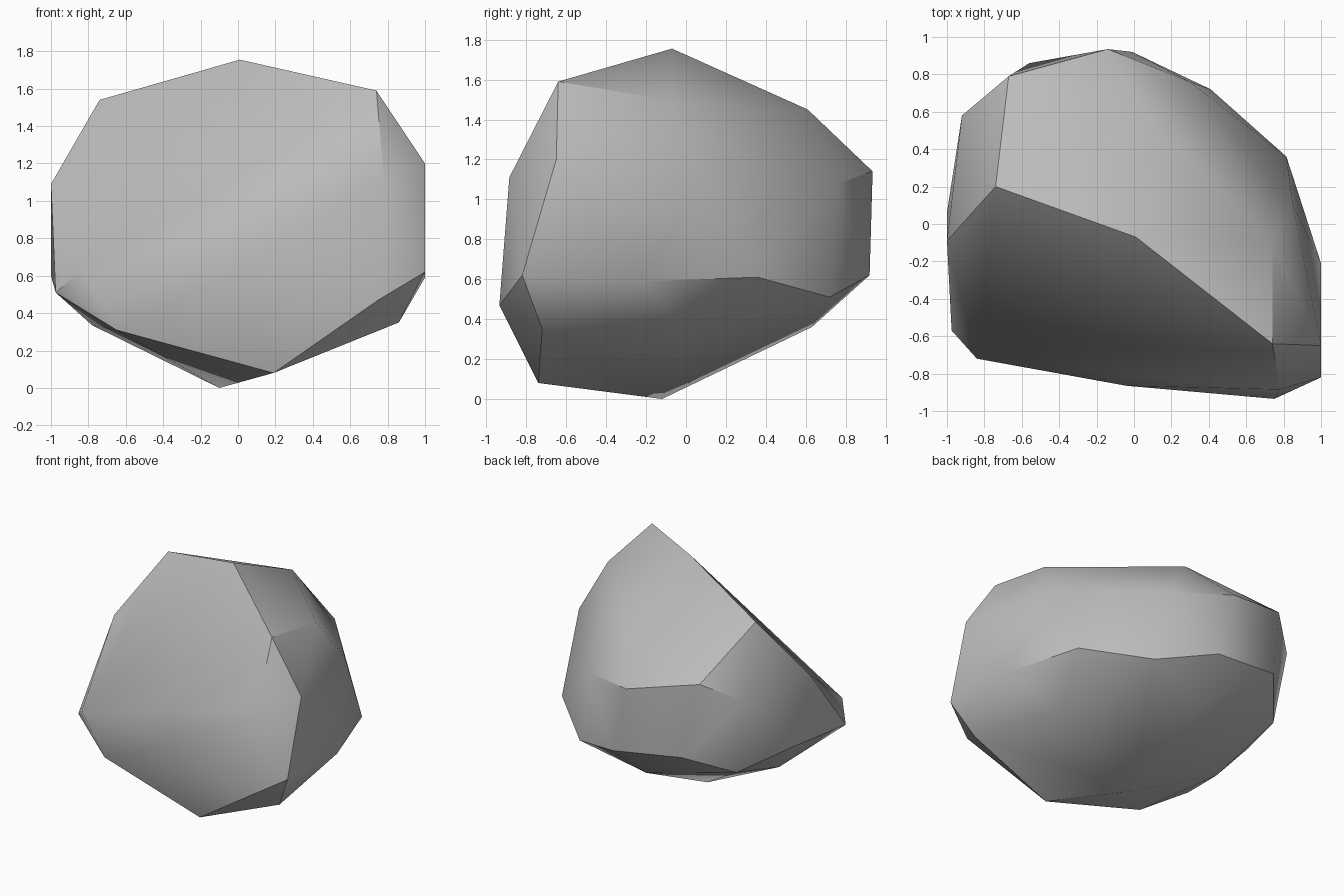
import bpy
import bmesh
from math import radians

cube = bpy.data.objects.get("Cube")
if cube:
    bpy.data.objects.remove(cube, do_unlink=True)

# Grey stone material
stone = bpy.data.materials.new("stone_grey")
stone.use_nodes = True
grey = (0.5, 0.5, 0.5, 1.0)
stone.diffuse_color = grey
bsdf = stone.node_tree.nodes["Principled BSDF"]
bsdf.inputs["Base Color"].default_value = grey
bsdf.inputs["Roughness"].default_value = 0.9

# Corners of the boulder, grouped by height
crown = [(-.74, .2, 1.54), (.01, -.07, 1.755), (.74, -.64, 1.59),
         (.74, -.1, 1.5), (.04, .61, 1.45)]
shoulder = [(-1, -.09, 1.09), (-.92, .58, 1.11), (-.67, .79, 1.26),
            (-.14, .935, 1.14), (.3, .76, 1.08), (.85, .1, 1.18),
            (1, -.65, 1.2), (.78, -.885, 1.11)]
waist = [(-.975, -.57, .51), (-.84, -.72, .625), (-.04, -.865, .605),
         (.75, -.935, .47), (1, -.82, .62), (1, -.21, .59),
         (.815, .36, .61), (.41, .72, .51), (-.01, .92, .62),
         (-.56, .86, .69), (-.82, .55, .525), (-1, .06, .6)]
foot = [(-.65, -.71, .31), (.19, -.74, .08), (.86, -.72, .35),
        (.68, 0, .32), (-.1, .63, .36), (-.78, -.03, .335), (-.1, -.12, 0)]

# Wrap the corners in a convex faceted skin
bm = bmesh.new()
for corner in crown + shoulder + waist + foot:
    bm.verts.new(corner)
bmesh.ops.convex_hull(bm, input=bm.verts[:])
loose = [v for v in bm.verts if not v.link_faces]
bmesh.ops.delete(bm, geom=loose, context='VERTS')
bmesh.ops.recalc_face_normals(bm, faces=bm.faces[:])

mesh = bpy.data.meshes.new("boulder")
bm.to_mesh(mesh)
bm.free()
mesh.materials.append(stone)
boulder = bpy.data.objects.new("boulder", mesh)
bpy.context.collection.objects.link(boulder)

# Soften shallow creases, keep the strong ridges crisp
bpy.ops.object.select_all(action='DESELECT')
boulder.select_set(True)
bpy.context.view_layer.objects.active = boulder
bpy.ops.object.shade_smooth_by_angle(angle=radians(30))
